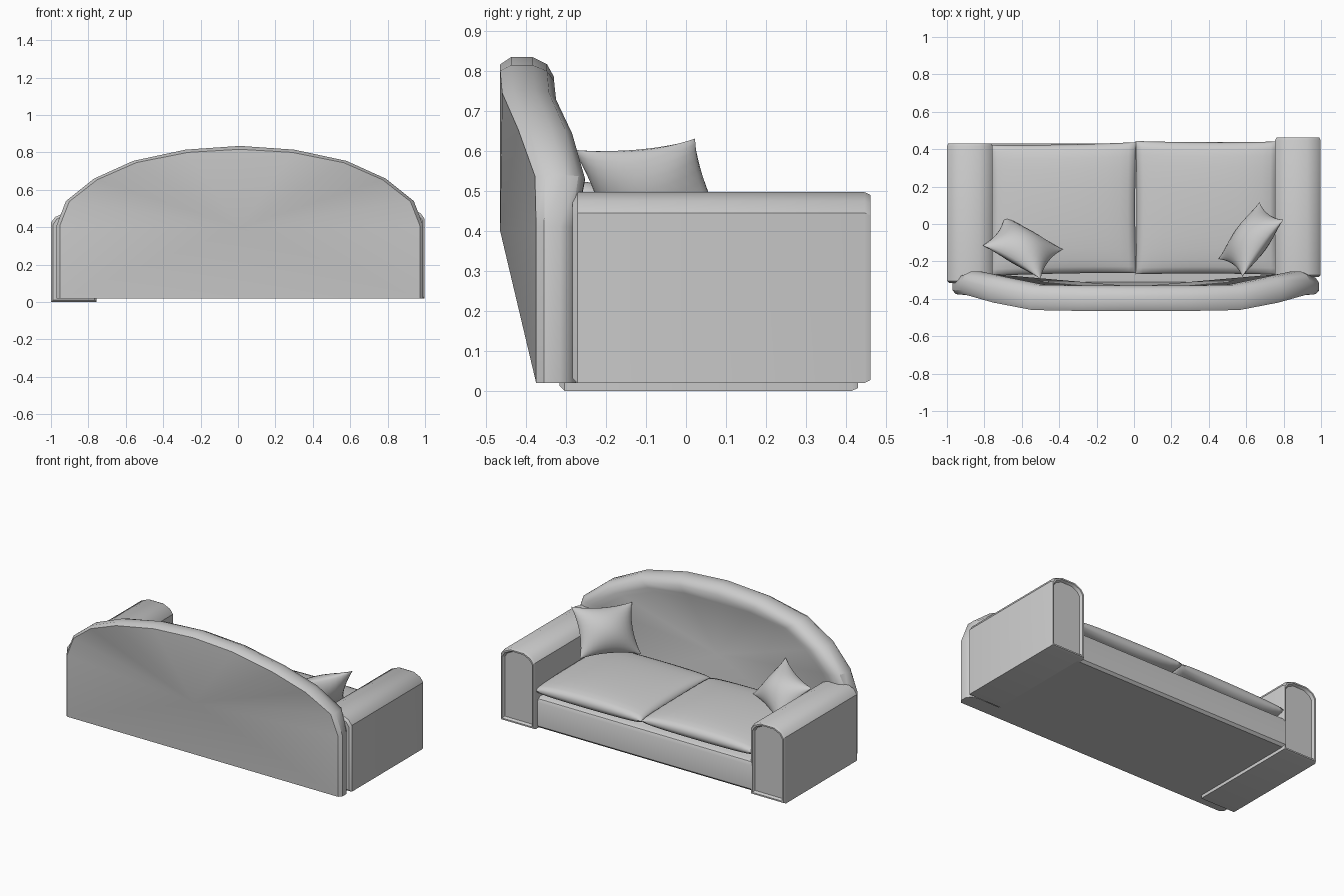
import bpy, bmesh, math
from mathutils import Vector

if "Cube" in bpy.data.objects:
    bpy.data.objects.remove(bpy.data.objects["Cube"])


def finish(name, bm, angle=35):
    bmesh.ops.recalc_face_normals(bm, faces=bm.faces)
    me = bpy.data.meshes.new(name)
    bm.to_mesh(me)
    bm.free()
    ob = bpy.data.objects.new(name, me)
    bpy.context.collection.objects.link(ob)
    bpy.ops.object.select_all(action='DESELECT')
    ob.select_set(True)
    bpy.context.view_layer.objects.active = ob
    bpy.ops.object.shade_smooth_by_angle(angle=math.radians(angle))
    return ob


def loft(name, rings, poles=(None, None), angle=35):
    """Skin closed rings; each end gets a flat cap or a fan to a pole."""
    bm = bmesh.new()
    loops = [[bm.verts.new(p) for p in r] for r in rings]
    n = len(loops[0])
    for a, b in zip(loops, loops[1:]):
        for i in range(n):
            j = (i + 1) % n
            bm.faces.new((a[i], a[j], b[j], b[i]))
    for loop, pole in zip((loops[0], loops[-1]), poles):
        if pole is None:
            bm.faces.new(loop)
        else:
            c = bm.verts.new(pole)
            for i in range(n):
                bm.faces.new((loop[i], loop[(i + 1) % n], c))
    return finish(name, bm, angle)


def cushion(name, corners, thick, power, pinch, n=14):
    """Puffed pad stretched between four corners, sides pulled in by pinch."""
    a, b, c, d = map(Vector, corners)
    mid = (a + b + c + d) / 4
    eu, ev = (b + c - a - d) / 4, (c + d - a - b) / 4
    normal = eu.cross(ev).normalized()
    bm = bmesh.new()
    for side in (1, -1):
        grid = []
        for i in range(n + 1):
            row = []
            for j in range(n + 1):
                u, v = -math.cos(math.pi * i / n), -math.cos(math.pi * j / n)
                h = max(0, (1 - u * u) * (1 - v * v)) ** power
                p = mid + eu * u * (1 - pinch * (1 - v * v)) \
                    + ev * v * (1 - pinch * (1 - u * u))
                row.append(bm.verts.new(p + normal * side * thick * h))
            grid.append(row)
        for i in range(n):
            for j in range(n):
                bm.faces.new((grid[i][j], grid[i + 1][j],
                              grid[i + 1][j + 1], grid[i][j + 1]))
    bmesh.ops.remove_doubles(bm, verts=bm.verts, dist=0.0005)
    return finish(name, bm, 60)


# Arched backrest: half outline as (x, z, rear y, depth)
half = [(.98, .02, -.375, .10), (.98, .41, -.375, .10), (.93, .54, -.378, .125),
        (.78, .66, -.42, .135), (.57, .755, -.46, .135), (.29, .815, -.465, .135)]
outline = half + [(0, .835, -.465, .135)] + [(-x, z, y, d) for x, z, y, d in reversed(half)]
# Rolled rim section: (inset from outline, share of depth)
rim = [(.018, 0), (0, .2), (0, .6), (.018, .87), (.05, 1), (.10, 1), (.14, .9)]
rings = []
for inset, share in rim:
    ring = []
    for x, z, y, d in outline:
        pull = Vector((-x, min(0, .4 - z))).normalized() * inset
        ring.append((x + pull.x + .01, y + d * share, z + pull.y))
    rings.append(ring)
loft("backrest", rings, ((.01, -.465, .4), (.01, -.335, .4)))

# Arms with arched tops and recessed front panels
arm_profile = [(-.122, .02), (.122, .02), (.122, .445), (.10, .475), (.05, .497),
               (-.05, .497), (-.10, .475), (-.122, .445)]
arm_rings = [(-.284, .012), (-.272, 0), (.447, 0), (.462, .007), (.462, .016), (.445, .024)]
for name, cx, dy, dz in (("right_arm", .876, 0, 0), ("left_arm", -.878, -.032, -.02)):
    rings = []
    for y, inset in arm_rings:
        sx, sz = 1 - inset / .122, 1 - inset / .24
        rings.append([(cx + x * sx, y + dy, .26 + (z - .26) * sz + dz)
                      for x, z in arm_profile])
    loft(name, rings, angle=30)

# Base under the cushions, with a softened front edge
base_profile = [(-.36, .02), (.415, .02), (.43, .035), (.43, .185), (.42, .205),
                (.40, .215), (-.29, .215), (-.36, .20)]
loft("base", [[(x, y, z) for y, z in base_profile] for x in (-.77, .77)])

# Seat cushions
cushion("left_seat_cushion", [(-.77, -.27, .265), (.012, -.27, .275),
                              (.012, .445, .265), (-.77, .415, .265)], .065, .3, .015)
cushion("right_seat_cushion", [(.008, -.27, .275), (.77, -.27, .265),
                               (.77, .44, .265), (.008, .445, .265)], .065, .3, .015)

# Throw pillows
cushion("right_pillow", [(.67, .12, .37), (.80, .02, .63),
                         (.58, -.28, .605), (.45, -.19, .34)], .085, .65, .13)
cushion("left_pillow", [(-.81, -.12, .48), (-.69, .05, .29),
                        (-.38, -.14, .32), (-.50, -.29, .54)], .085, .65, .13)
